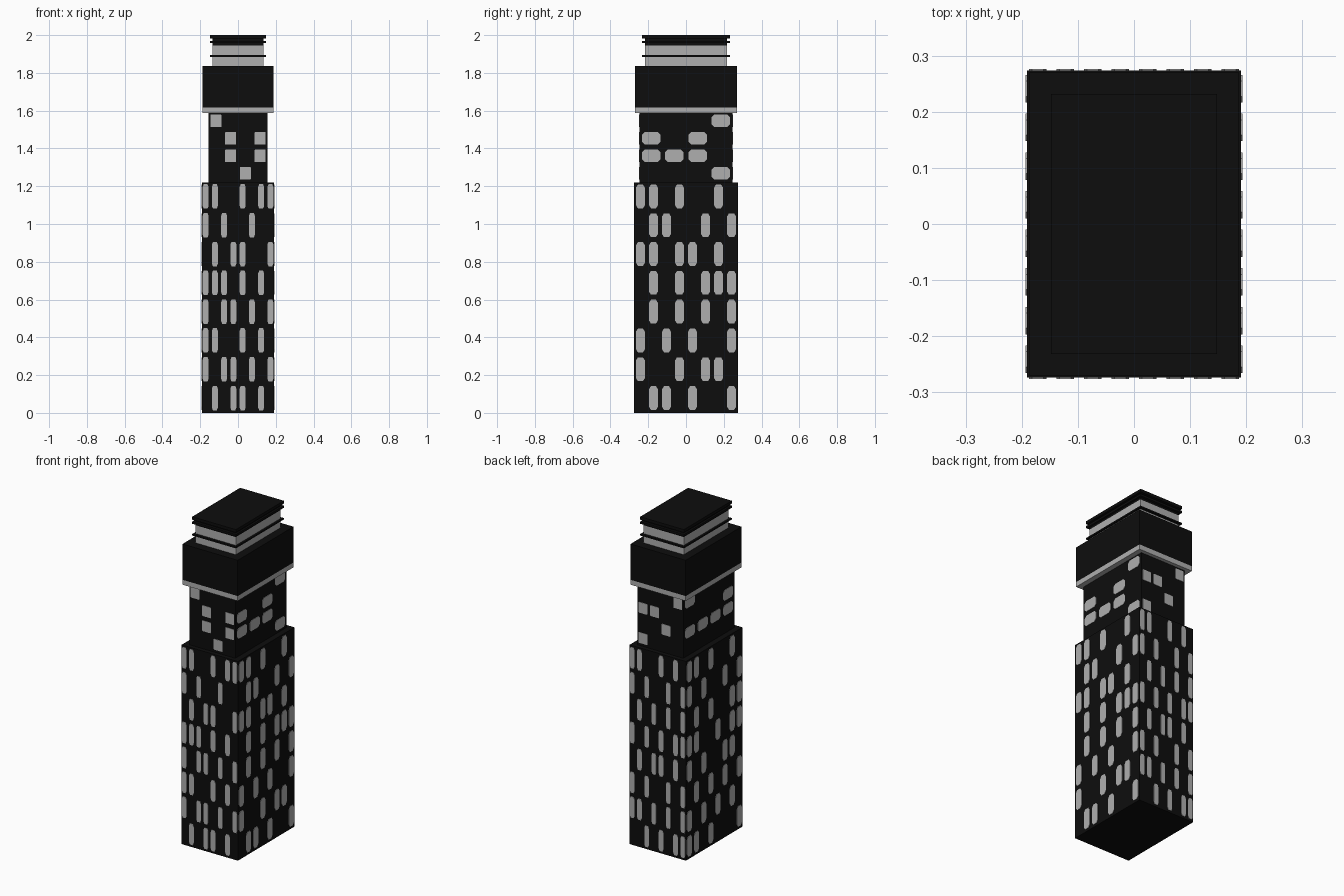
import bpy, bmesh, math
from mathutils import Matrix, Vector

if "Cube" in bpy.data.objects:
    bpy.data.objects.remove(bpy.data.objects["Cube"])


def material(name, rgb):
    m = bpy.data.materials.new(name)
    m.use_nodes = True
    m.diffuse_color = (*rgb, 1)
    bsdf = next(n for n in m.node_tree.nodes if n.type == 'BSDF_PRINCIPLED')
    bsdf.inputs["Base Color"].default_value = (*rgb, 1)
    return m


BLACK = material("near black", (0.004, 0.004, 0.004))
GREY = material("light grey", (0.43, 0.43, 0.43))


def add_object(name, bm, mat):
    bmesh.ops.recalc_face_normals(bm, faces=bm.faces)
    mesh = bpy.data.meshes.new(name)
    bm.to_mesh(mesh)
    bm.free()
    mesh.materials.append(mat)
    obj = bpy.data.objects.new(name, mesh)
    bpy.context.collection.objects.link(obj)
    return obj


def block(name, hx, hy, z0, z1, mat):
    """Box centred on the z axis, given by half sizes and its two heights."""
    bm = bmesh.new()
    bmesh.ops.create_cube(bm, size=1)
    bmesh.ops.scale(bm, vec=(2 * hx, 2 * hy, z1 - z0), verts=bm.verts)
    bmesh.ops.translate(bm, vec=(0, 0, (z0 + z1) / 2), verts=bm.verts)
    return add_object(name, bm, mat)


def windows(name, turn, dist, cols, pitch, size, cut, z_top, z_step, rows):
    """Thin lit panes with cut corners; each row string lists the lit columns from the left."""
    bm = bmesh.new()
    w, h = size[0] / 2, size[1] / 2
    cx, cz = cut
    outline = [(-w + cx, -h), (w - cx, -h), (w, -h + cz), (w, h - cz),
               (w - cx, h), (-w + cx, h), (-w, h - cz), (-w, -h + cz)]
    spin = Matrix.Rotation(math.radians(turn), 4, 'Z')
    for r, row in enumerate(rows):
        for c in row:
            u = (int(c) - (cols - 1) / 2) * pitch
            z = z_top - r * z_step
            face = bm.faces.new([bm.verts.new(spin @ Vector((u + a, -dist, z + b)))
                                 for a, b in outline])
            out = bmesh.ops.extrude_face_region(bm, geom=[face])["geom"]
            bmesh.ops.translate(bm, vec=spin @ Vector((0, -0.002, 0)),
                                verts=[v for v in out if isinstance(v, bmesh.types.BMVert)])
    return add_object(name, bm, GREY)


# Stacked body
block("lower_shaft", 0.191, 0.274, 0, 1.22, BLACK)
block("upper_shaft", 0.155, 0.247, 1.22, 1.59, BLACK)
block("cornice_band", 0.187, 0.27, 1.588, 1.618, GREY)
block("crown_block", 0.187, 0.27, 1.618, 1.837, BLACK)

# Roof lantern with projecting ledges
block("roof_core", 0.136, 0.216, 1.837, 1.945, GREY)
block("roof_neck", 0.136, 0.216, 1.945, 1.984, BLACK)
for name, z0, z1 in (("lower_ledge", 1.885, 1.894),
                     ("middle_ledge", 1.957, 1.97),
                     ("roof_slab", 1.982, 2.0)):
    block(name, 0.148, 0.232, z0, z1, BLACK)

# Lit windows of the lower shaft, top row first
lower = {
    "front": (0, ["01467", "025", "1347", "01246", "02357", "0146", "02357", "1346"]),
    "right": (90, ["0136", "1257", "01346", "13567", "1357", "0247", "0356", "1247"]),
    "back": (180, ["0146", "0257", "1357", "02467", "1346", "0257", "01357", "2467"]),
    "left": (270, ["0136", "0257", "1367", "01467", "0256", "1357", "0246", "0137"]),
}
for side, (turn, rows) in lower.items():
    wide = turn % 180 == 0
    windows("lower_windows_" + side, turn, 0.274 if wide else 0.191, 8,
            0.049 if wide else 0.0689, (0.032, 0.13) if wide else (0.049, 0.126),
            (0.006, 0.015) if wide else (0.011, 0.018), 1.146, 0.1525, rows)

# Lit windows of the upper shaft, top row first
upper = {
    "front": (0, ["0", "13", "13", "2"]),
    "right": (90, ["3", "02", "012", "3"]),
    "back": (180, ["3", "01", "2", "0"]),
    "left": (270, ["0", "3", "0123", ""]),
}
for side, (turn, rows) in upper.items():
    wide = turn % 180 == 0
    windows("upper_windows_" + side, turn, 0.247 if wide else 0.155, 4,
            0.078 if wide else 0.123, (0.058, 0.066) if wide else (0.097, 0.066),
            (0.002, 0.002) if wide else (0.014, 0.014), 1.546, 0.0925, rows)
